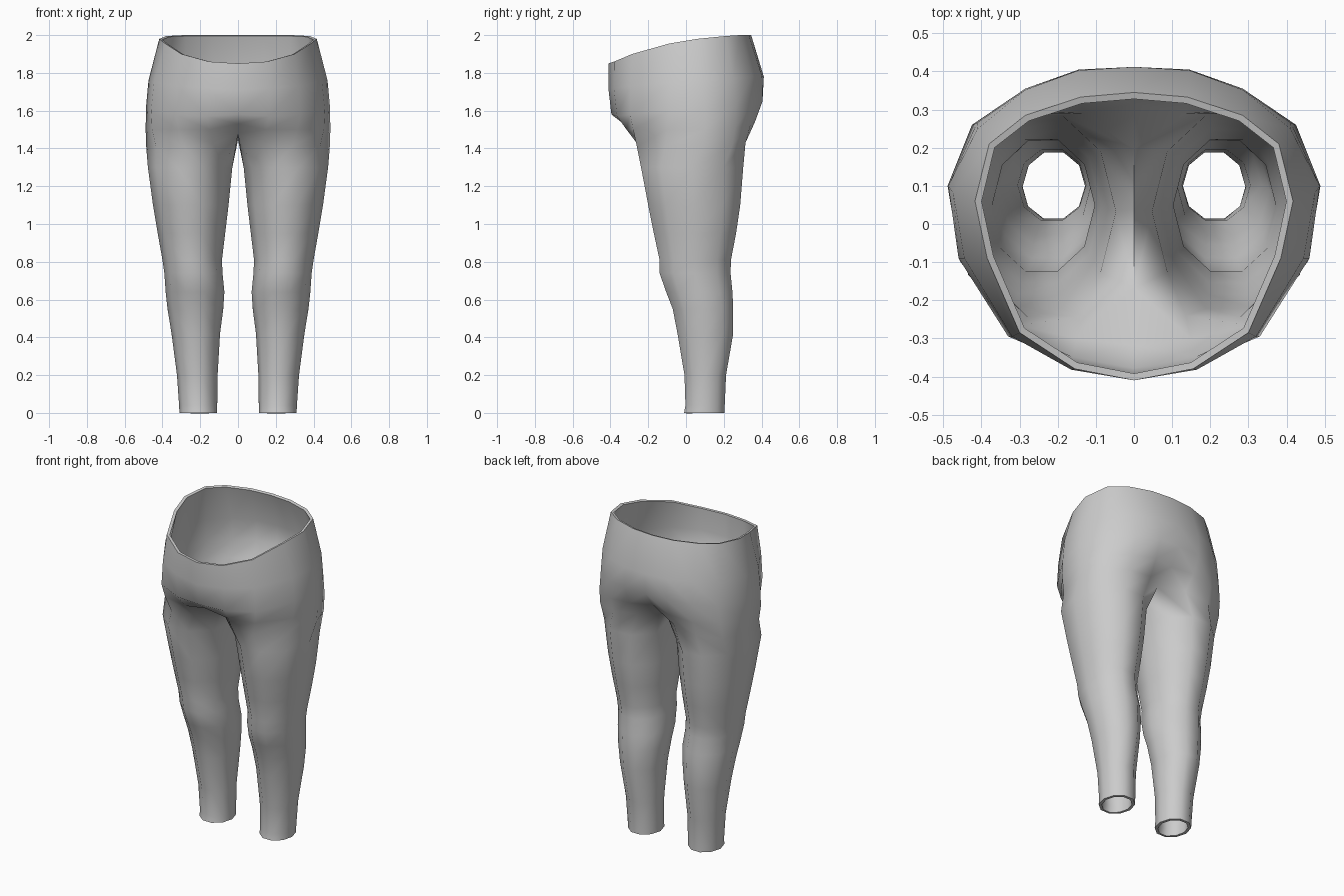
import bpy, bmesh, math

# Hip rows for the right half, centre front -> side -> centre back
HIPS = [
    [(0, -.41, 1.85), (.155, -.38, 1.86), (.30, -.285, 1.90), (.385, -.09, 1.955), (.417, .06, 1.98),
     (.38, .21, 1.995), (.285, .285, 2.0), (.14, .333, 2.0), (0, .345, 2.0)],
    [(0, -.41, 1.71), (.165, -.382, 1.72), (.32, -.295, 1.73), (.445, -.09, 1.75), (.474, .08, 1.76),
     (.41, .25, 1.77), (.285, .352, 1.78), (.145, .403, 1.78), (0, .412, 1.78)],
    [(0, -.395, 1.58), (.165, -.365, 1.57), (.33, -.295, 1.58), (.46, -.09, 1.60), (.487, .10, 1.62),
     (.412, .265, 1.63), (.285, .355, 1.64), (.145, .405, 1.65), (0, .405, 1.65)],
    [(0, -.33, 1.53), (.15, -.315, 1.50), (.315, -.28, 1.50), (.455, -.10, 1.50), (.489, .10, 1.50),
     (.425, .26, 1.51), (.29, .34, 1.52), (.14, .365, 1.54), (0, .33, 1.55)],
]
# Top of the thigh: seven outer points, then crotch back, middle, front
THIGH = [(.13, -.255, 1.42), (.285, -.26, 1.41), (.435, -.11, 1.41), (.486, .09, 1.41),
         (.43, .245, 1.42), (.29, .315, 1.43), (.13, .305, 1.45),
         (0, .21, 1.47), (0, .04, 1.445), (0, -.18, 1.48)]
# Leg rings: height, inner x, outer x, front y, back y
LEG = [(1.30, .03, .477, -.238, .303), (1.10, .05, .45, -.20, .287), (.95, .068, .425, -.17, .265),
       (.81, .085, .40, -.14, .238), (.74, .082, .39, -.14, .236), (.64, .072, .383, -.105, .246),
       (.55, .078, .373, -.07, .25), (.42, .095, .352, -.045, .25), (.20, .108, .323, -.008, .212),
       (.04, .11, .312, -.003, .205), (0, .11, .31, -.01, .205)]


def leg_ring(z, x0, x1, y0, y1):
    cx, cy, rx, ry = (x0 + x1) / 2, (y0 + y1) / 2, (x1 - x0) / 2, (y1 - y0) / 2 / .951
    angles = [math.radians(-108 + 36 * i) for i in range(10)]
    return [(cx + rx * math.cos(a), cy + ry * math.sin(a), z) for a in angles]


bm = bmesh.new()


def add_row(points):
    return [bm.verts.new(p) for p in points]


def bridge(upper, lower, closed=False):
    n = len(upper)
    for i in range(n if closed else n - 1):
        j = (i + 1) % n
        bm.faces.new((lower[i], lower[j], upper[j], upper[i]))


# Hips
rows = [add_row(r) for r in HIPS]
for a, b in zip(rows, rows[1:]):
    bridge(a, b)

# Hips to thigh and crotch
thigh = add_row(THIGH)
bridge(rows[-1], [thigh[9]] + thigh[:8])

# Leg
previous = thigh
for ring in LEG:
    current = add_row(leg_ring(*ring))
    bridge(previous, current, closed=True)
    previous = current

mesh = bpy.data.meshes.new("trousers")
bm.to_mesh(mesh)
bm.free()
trousers = bpy.data.objects.new("trousers", mesh)
bpy.context.collection.objects.link(trousers)
bpy.context.view_layer.objects.active = trousers
trousers.select_set(True)

# Second half and cloth thickness
mirror = trousers.modifiers.new("mirror", 'MIRROR')
mirror.merge_threshold = .001
shell = trousers.modifiers.new("thickness", 'SOLIDIFY')
shell.thickness = .018
shell.offset = -1
for name in ("mirror", "thickness"):
    bpy.ops.object.modifier_apply(modifier=name)
bpy.ops.object.shade_smooth_by_angle(angle=math.radians(60))

# Cloth colour
cloth = bpy.data.materials.new("grey cloth")
cloth.diffuse_color = (.6, .6, .6, 1)
trousers.data.materials.append(cloth)
